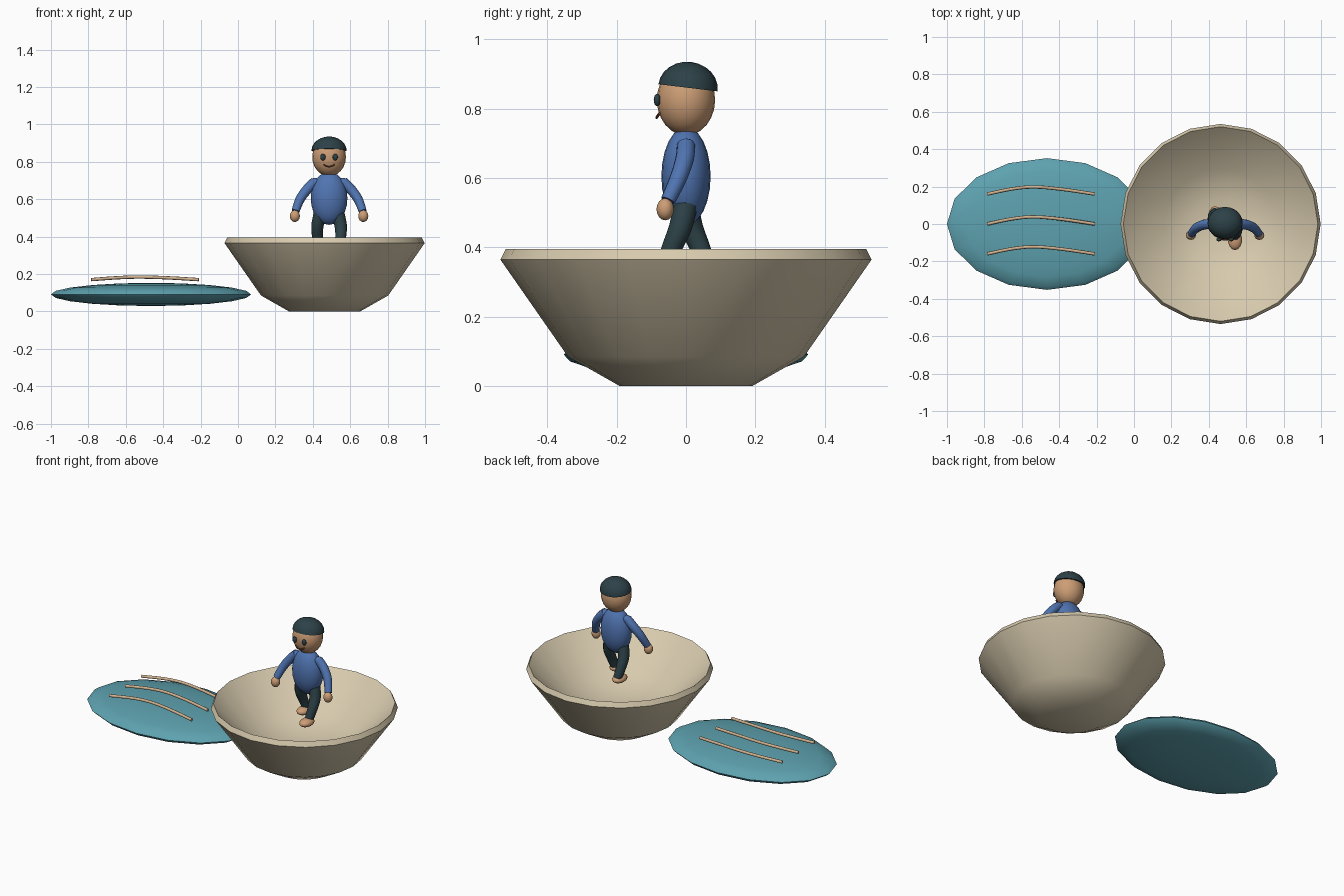
import bpy, bmesh, math
from mathutils import Vector, Matrix

if "Cube" in bpy.data.objects:
    bpy.data.objects.remove(bpy.data.objects["Cube"])


def material(name, rgb):
    m = bpy.data.materials.new(name)
    m.diffuse_color = (*rgb, 1)
    m.use_nodes = True
    m.node_tree.nodes["Principled BSDF"].inputs["Base Color"].default_value = m.diffuse_color
    return m


SAND = material("sand", (0.68, 0.59, 0.42))
TEAL = material("teal", (0.11, 0.36, 0.43))
BLUE = material("blue", (0.08, 0.175, 0.44))
DARK = material("dark slate", (0.026, 0.054, 0.064))
SKIN = material("skin", (0.61, 0.34, 0.18))
TAN = material("tan", (0.64, 0.45, 0.28))
BROWN = material("brown", (0.20, 0.075, 0.04))
FX = 0.487  # centre line of the figure


def finish(bm, name, mat, angle=60):
    bmesh.ops.recalc_face_normals(bm, faces=bm.faces)
    me = bpy.data.meshes.new(name)
    bm.to_mesh(me)
    bm.free()
    me.materials.append(mat)
    ob = bpy.data.objects.new(name, me)
    bpy.context.collection.objects.link(ob)
    bpy.ops.object.select_all(action='DESELECT')
    ob.select_set(True)
    bpy.context.view_layer.objects.active = ob
    bpy.ops.object.shade_smooth_by_angle(angle=math.radians(angle))
    return ob


def ellipsoid(name, mat, loc, size, seg=20, rings=12, cut=None, tilt=0):
    """Squashed sphere, optionally keeping only the part above a unit height."""
    bm = bmesh.new()
    bmesh.ops.create_uvsphere(bm, u_segments=seg, v_segments=rings, radius=1)
    if cut is not None:
        bmesh.ops.bisect_plane(bm, geom=bm.verts[:] + bm.edges[:] + bm.faces[:],
                               plane_co=(0, 0, cut), plane_no=(0, 0, 1), clear_inner=True)
        bmesh.ops.holes_fill(bm, edges=[e for e in bm.edges if e.is_boundary])
    mtx = Matrix.Translation(loc) @ Matrix.Rotation(tilt, 4, 'X') @ Matrix.Diagonal((*size, 1))
    bm.transform(mtx)
    return finish(bm, name, mat)


def lathe(name, mat, profile, center, seg):
    """Revolve a radius/height profile; both ends close on the axis."""
    bm = bmesh.new()
    vs = [bm.verts.new((r, 0, z)) for r, z in profile]
    es = [bm.edges.new(p) for p in zip(vs, vs[1:])]
    bmesh.ops.spin(bm, geom=vs + es, cent=(0, 0, 0), axis=(0, 0, 1),
                   angle=math.tau, steps=seg, use_duplicate=False)
    bmesh.ops.remove_doubles(bm, verts=bm.verts, dist=1e-4)
    bm.transform(Matrix.Translation(center))
    return finish(bm, name, mat, 40)


def tube(name, mat, points, radii, seg=12, sub=5):
    """Round tube through smoothly interpolated points with changing radius."""
    pts = [Vector(p) for p in points]
    path, rad = [], []
    for i in range(len(pts) - 1):
        a, b, c, d = pts[max(i - 1, 0)], pts[i], pts[i + 1], pts[min(i + 2, len(pts) - 1)]
        for k in range(sub + (i == len(pts) - 2)):
            t = k / sub
            path.append(0.5 * (2 * b + (c - a) * t + (2 * a - 5 * b + 4 * c - d) * t * t
                               + (3 * b - a - 3 * c + d) * t ** 3))
            rad.append(radii[i] * (1 - t) + radii[i + 1] * t)
    bm = bmesh.new()
    rings = []
    for i, p in enumerate(path):
        tan = (path[min(i + 1, len(path) - 1)] - path[max(i - 1, 0)]).normalized()
        u = tan.cross(Vector((0, 1, 0.01))).normalized()
        v = tan.cross(u)
        rings.append([bm.verts.new(p + rad[i] * (math.cos(math.tau * k / seg) * u
                                                + math.sin(math.tau * k / seg) * v))
                      for k in range(seg)])
    for r, s in zip(rings, rings[1:]):
        for k in range(seg):
            bm.faces.new((r[k], r[(k + 1) % seg], s[(k + 1) % seg], s[k]))
    bm.faces.new(rings[0])
    bm.faces.new(rings[-1])
    return finish(bm, name, mat, 50)


# Bowl: flat foot, flared wall, chamfered rim and hollow inside
lathe("bowl", SAND,
      [(0, 0), (0.19, 0), (0.34, 0.085), (0.535, 0.365), (0.52, 0.395),
       (0.30, 0.19), (0.14, 0.14), (0, 0.13)], (0.463, 0, 0), 20)

# Flat oval pool with three ripples floating above it
ellipsoid("water_disc", TEAL, (-0.465, 0, 0.091), (0.535, 0.352, 0.062), 16, 10)
for i, y in enumerate((-0.16, 0.0, 0.16)):
    tube(f"ripple_{i + 1}", TAN,
         [(-0.785, y, 0.17), (-0.65, y + 0.028, 0.18), (-0.53, y + 0.038, 0.184),
          (-0.38, y + 0.025, 0.18), (-0.21, y, 0.17)], [0.009] * 5, 8)

# Torso, head and cap
ellipsoid("torso", BLUE, (FX, 0, 0.605), (0.098, 0.071, 0.142))
ellipsoid("head", SKIN, (FX, 0, 0.825), (0.09, 0.084, 0.102))
ellipsoid("cap", DARK, (FX, 0.006, 0.86), (0.094, 0.086, 0.075), 20, 12, 0.0, -0.12)

# Paired limbs and eyes
for s, side in ((-1, "left"), (1, "right")):
    tube(f"{side}_arm", BLUE,
         [(FX + s * 0.075, 0, 0.695), (FX + s * 0.115, -0.004, 0.655),
          (FX + s * 0.155, -0.022, 0.60), (FX + s * 0.18, -0.052, 0.535)],
         [0.026, 0.027, 0.025, 0.021])
    ellipsoid(f"{side}_shoulder", BLUE, (FX + s * 0.075, 0, 0.692), (0.026, 0.026, 0.022), 12, 8)
    ellipsoid(f"{side}_hand", SKIN, (FX + s * 0.183, -0.06, 0.51), (0.027, 0.025, 0.032), 12, 8)
    # walking stride: one leg ahead, the other behind
    y = -s * 0.062
    tube(f"{side}_leg", DARK,
         [(FX + s * 0.045, 0, 0.53), (FX + s * 0.062, y * 0.25, 0.46),
          (FX + s * 0.062, y * 0.65, 0.40), (FX + s * 0.053, y, 0.34)],
         [0.036, 0.033, 0.029, 0.025])
    ellipsoid(f"{side}_foot", SKIN, (FX + s * 0.053, y - 0.022, 0.328),
              (0.038, 0.055, 0.024), 14, 8)
    ellipsoid(f"{side}_eye", DARK, (FX + s * 0.033, -0.083, 0.825), (0.014, 0.010, 0.018), 12, 8)

# Smiling mouth
tube("mouth", BROWN,
     [(FX - 0.03, -0.077, 0.786), (FX - 0.016, -0.083, 0.777), (FX, -0.085, 0.774),
      (FX + 0.016, -0.083, 0.777), (FX + 0.03, -0.077, 0.786)], [0.004] * 5, 6, 3)
